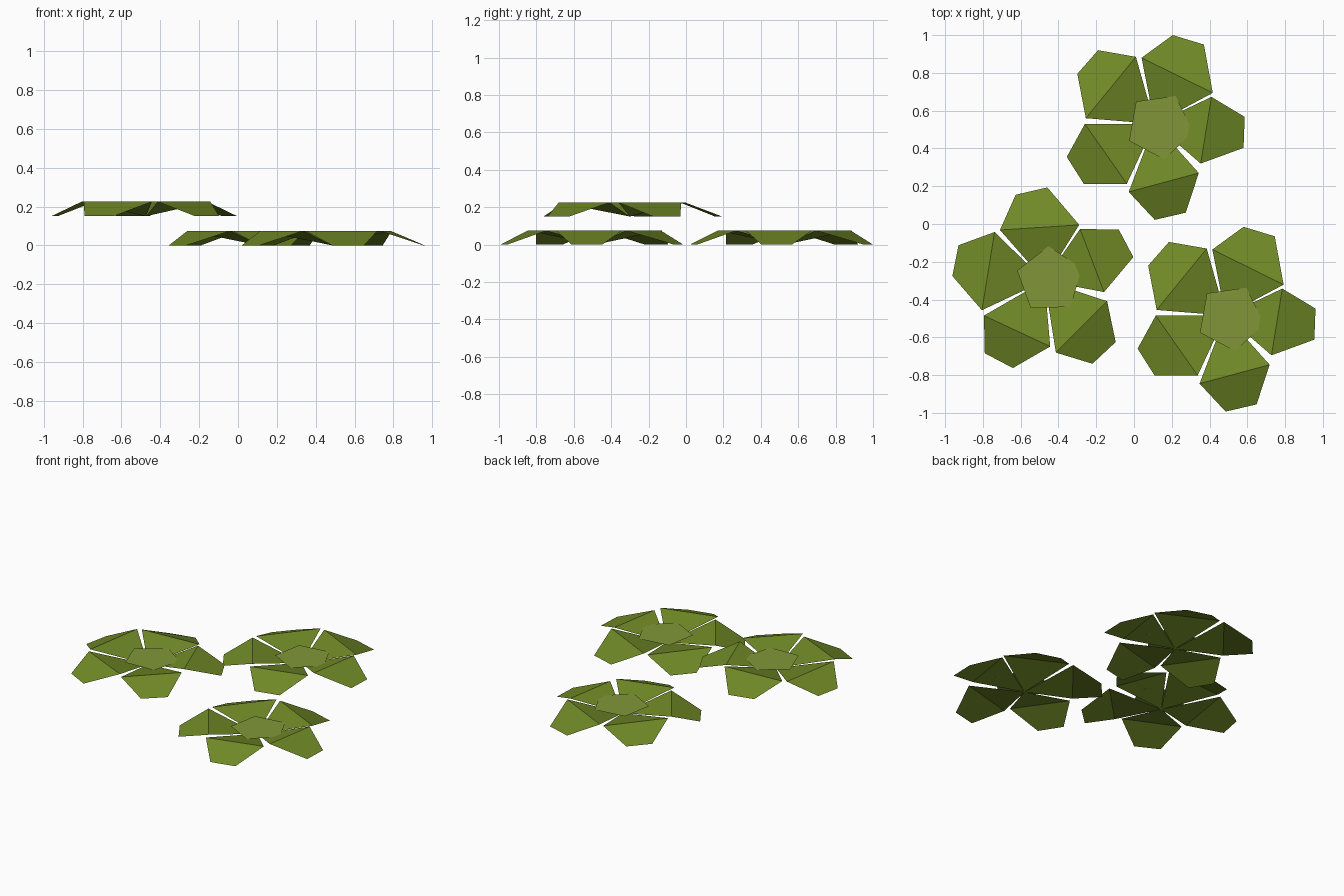
import bpy
from math import cos, sin, radians
from mathutils import Matrix

if "Cube" in bpy.data.objects:
    bpy.data.objects.remove(bpy.data.objects["Cube"])

def material(name, rgb):
    m = bpy.data.materials.new(name)
    m.diffuse_color = (*rgb, 1)
    m.use_nodes = True
    m.node_tree.nodes["Principled BSDF"].inputs["Base Color"].default_value = m.diffuse_color
    return m

leaf_green = material("leaf_green", (0.165, 0.255, 0.02))
heart_green = material("heart_green", (0.22, 0.305, 0.04))

FOLD_Z, HEART_Z = 0.075, 0.05

# Leaf outlines around the hub, clockwise: fold, tip, tip, fold
LEAVES = [
    [(-.365, .03), (-.41, .265), (-.30, .39), (-.10, .355)],
    [(-.07, .35), (.095, .47), (.26, .42), (.307, .164)],
    [(.30, .143), (.476, .037), (.47, -.127), (.243, -.21)],
    [(.233, -.26), (.164, -.47), (0, -.508), (-.138, -.36)],
    [(-.148, -.317), (-.376, -.317), (-.466, -.175), (-.37, 0)],
]

def add_mesh(name, verts, faces, mat, matrix):
    me = bpy.data.meshes.new(name)
    me.from_pydata(verts, [], faces)
    me.materials.append(mat)
    ob = bpy.data.objects.new(name, me)
    ob.matrix_world = matrix
    bpy.context.collection.objects.link(ob)

def rosette(label, loc, turn):
    place = Matrix.Translation(loc) @ Matrix.Rotation(radians(turn), 4, 'Z')
    # Five bent leaves: inner triangle rises to the fold, outer part drops to the tip
    verts, faces = [], []
    for outline in LEAVES:
        n = len(verts)
        verts.append((0, 0, 0))
        verts += [(x, y, z) for (x, y), z in zip(outline, (FOLD_Z, 0, 0, FOLD_Z))]
        faces += [(n, n + 4, n + 1), (n + 1, n + 4, n + 3, n + 2)]
    add_mesh(label + "_leaves", verts, faces, leaf_green, place)
    # Flat pentagon in the middle
    ring = [(.026 + .18 * cos(radians(-82 + 72 * i)),
             -.011 + .18 * sin(radians(-82 + 72 * i)), HEART_Z) for i in range(5)]
    add_mesh(label + "_heart", ring, [tuple(range(5))], heart_green, place)

rosette("back_plant", (.11, .53, 0), 0)
rosette("right_plant", (.485, -.485, 0), 0)
rosette("left_raised_plant", (-.474, -.30, .15), 30)
